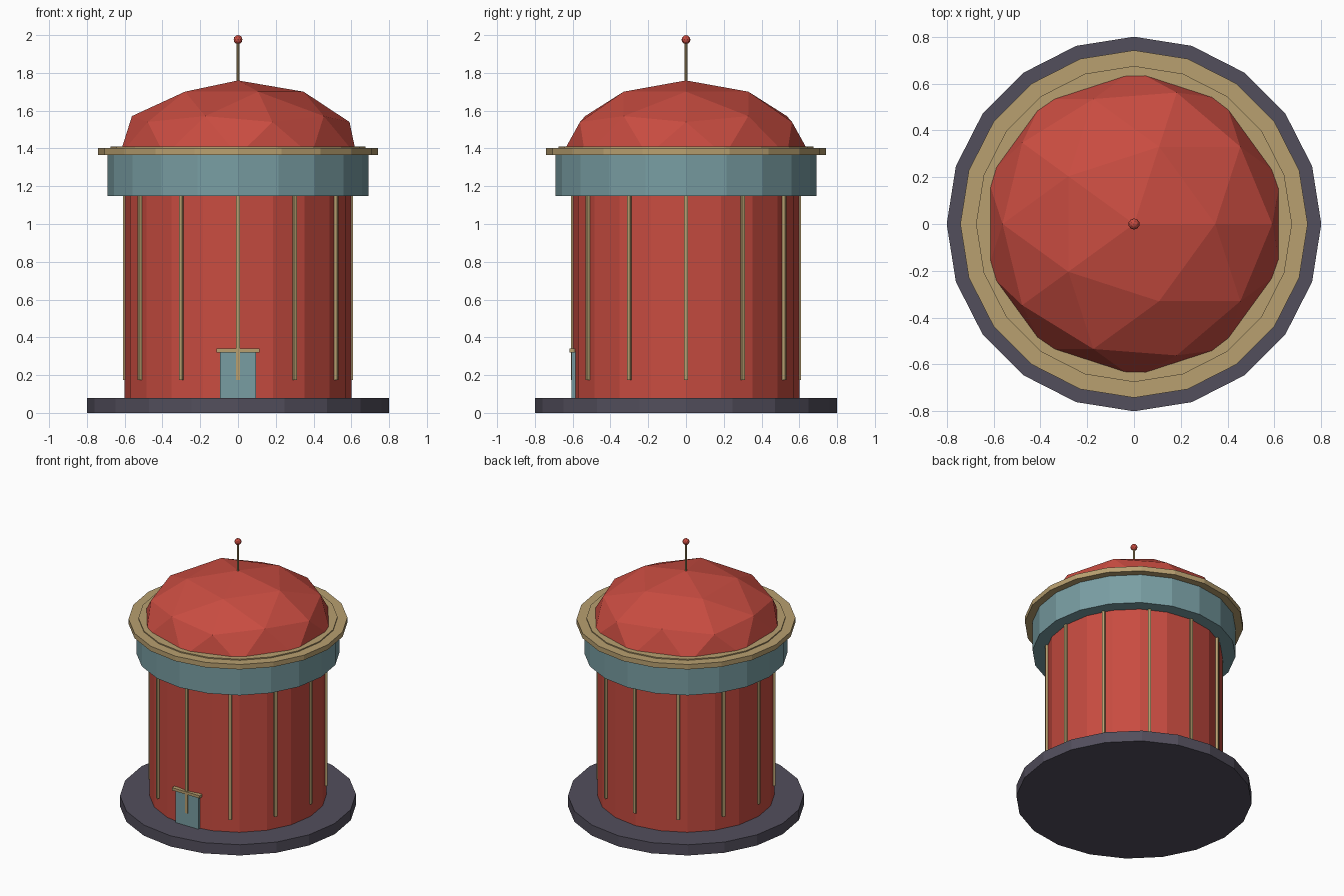
import bpy, bmesh
from math import pi, sin, cos
from mathutils import Matrix

if "Cube" in bpy.data.objects:
    bpy.data.objects.remove(bpy.data.objects["Cube"], do_unlink=True)


def material(name, r, g, b):
    m = bpy.data.materials.new(name)
    m.use_nodes = True
    m.diffuse_color = (r, g, b, 1)
    m.node_tree.nodes["Principled BSDF"].inputs["Base Color"].default_value = (r, g, b, 1)
    return m


RED = material("brick red", 0.58, 0.072, 0.052)
TEAL = material("dusty teal", 0.19, 0.34, 0.365)
GOLD = material("pale gold", 0.48, 0.35, 0.162)
SLATE = material("slate", 0.085, 0.077, 0.108)


def finish(name, bm, mat):
    mesh = bpy.data.meshes.new(name)
    bm.to_mesh(mesh)
    bm.free()
    mesh.materials.append(mat)
    ob = bpy.data.objects.new(name, mesh)
    bpy.context.collection.objects.link(ob)
    return ob


def drum(name, mat, radius, z0, z1, sides=20):
    """Upright prism between two heights, with a corner on the x axis."""
    bm = bmesh.new()
    bmesh.ops.create_cone(bm, cap_ends=True, segments=sides, radius1=radius,
                          radius2=radius, depth=z1 - z0,
                          matrix=Matrix.Translation((0, 0, (z0 + z1) / 2)))
    return finish(name, bm, mat)


def box(name, mat, size, centre, turn=0):
    bm = bmesh.new()
    bmesh.ops.create_cube(bm, size=1, matrix=Matrix.Translation(centre)
                          @ Matrix.Rotation(turn, 4, 'Z') @ Matrix.Diagonal((*size, 1)))
    return finish(name, bm, mat)


# Tower body, stacked from the ground up
drum("base", SLATE, 0.8, 0, 0.08)
drum("wall", RED, 0.6, 0.08, 1.16)
drum("upper_band", TEAL, 0.69, 1.147, 1.367)
drum("cornice", GOLD, 0.742, 1.365, 1.402)
drum("dome_seat", GOLD, 0.675, 1.40, 1.41)

# Faceted dome: upper half of a squashed icosphere
bm = bmesh.new()
bmesh.ops.create_icosphere(bm, subdivisions=2, radius=1)
bmesh.ops.bisect_plane(bm, geom=bm.verts[:] + bm.edges[:] + bm.faces[:], dist=1e-4,
                       plane_co=(0, 0, 0), plane_no=(0, 0, 1), clear_inner=True)
bmesh.ops.transform(bm, verts=bm.verts,
                    matrix=Matrix.Translation((0, 0, 1.362)) @ Matrix.Diagonal((0.66, 0.66, 0.398, 1)))
finish("dome", bm, RED)

# Mast and ball
drum("mast", GOLD, 0.008, 1.74, 1.97, sides=8)
bm = bmesh.new()
bmesh.ops.create_icosphere(bm, subdivisions=2, radius=0.024,
                           matrix=Matrix.Translation((0, 0, 1.976)))
finish("mast_ball", bm, RED)

# Ribs around the wall
for i in range(12):
    a = i * pi / 6
    box(f"rib_{i + 1}", GOLD, (0.02, 0.02, 0.98),
        (0.6 * cos(a), 0.6 * sin(a), 0.665), a)

# Door and lintel
box("door", TEAL, (0.19, 0.03, 0.25), (0, -0.59, 0.2))
box("lintel", GOLD, (0.23, 0.03, 0.02), (0, -0.602, 0.33))
